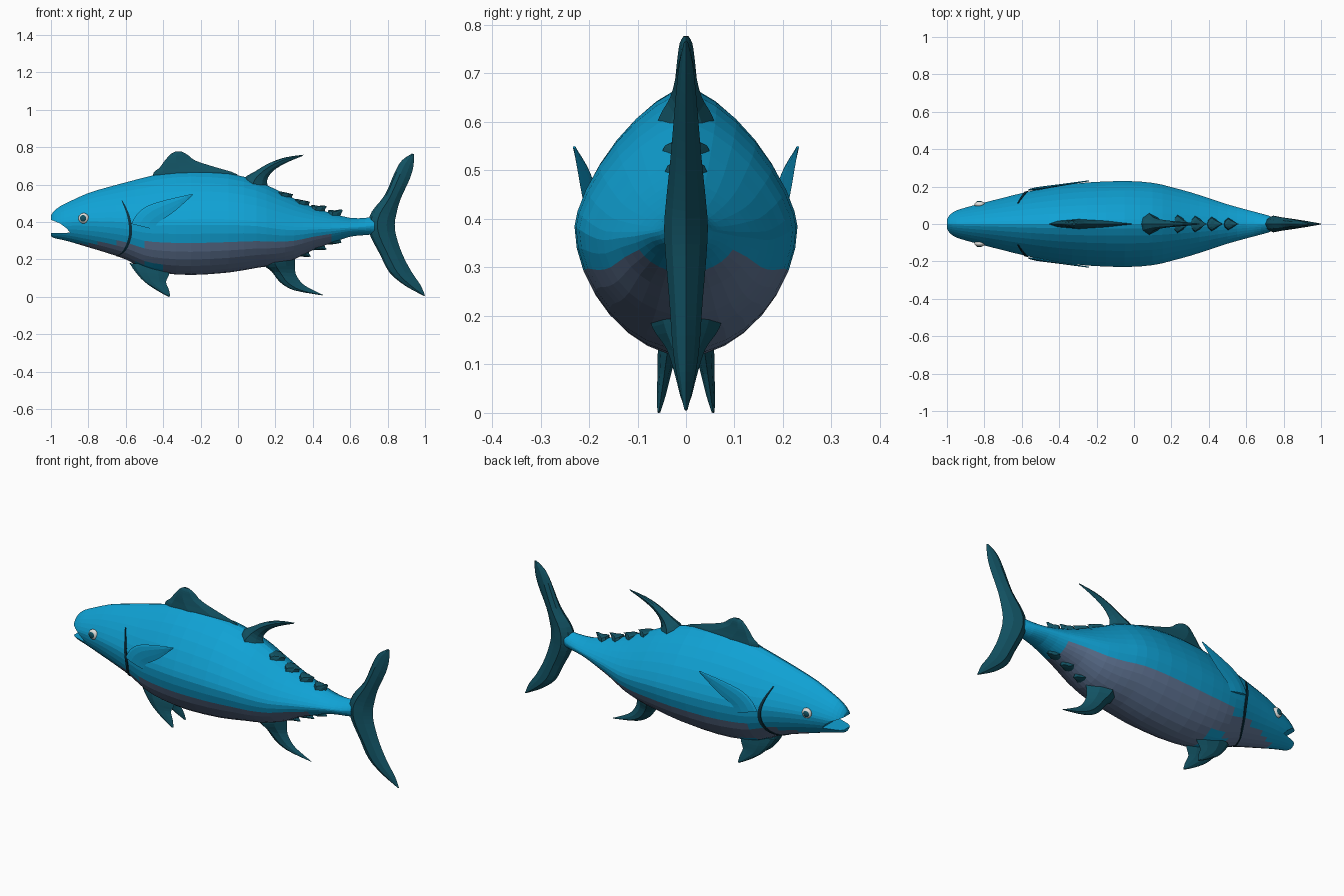
import bpy, bmesh, math

if "Cube" in bpy.data.objects:
    bpy.data.objects.remove(bpy.data.objects["Cube"])


def material(name, rgb):
    m = bpy.data.materials.new(name)
    m.diffuse_color = (*rgb, 1)
    m.use_nodes = True
    m.node_tree.nodes["Principled BSDF"].inputs["Base Color"].default_value = m.diffuse_color
    return m


BLUE = material("bright_blue", (0.005, 0.36, 0.66))
GREY = material("belly_grey", (0.125, 0.19, 0.32))
TEAL = material("dark_teal", (0.006, 0.085, 0.125))
WHITE = material("eye_white", (0.75, 0.75, 0.72))
DARK = material("gill_dark", (0.003, 0.03, 0.05))


def smooth_rows(rows, steps):
    """Catmull-Rom interpolation through rows of numbers."""
    out = []
    for i in range(len(rows) - 1):
        p0, p1, p2 = rows[max(i - 1, 0)], rows[i], rows[i + 1]
        p3 = rows[min(i + 2, len(rows) - 1)]
        for s in range(steps):
            t = s / steps
            out.append([b + 0.5 * t * (c - a + t * (2 * a - 5 * b + 4 * c - d + t * (3 * (b - c) + d - a)))
                        for a, b, c, d in zip(p0, p1, p2, p3)])
    out.append(list(rows[-1]))
    return out


def loft(name, rings, mats):
    """Skin closed rings of points and cap both ends."""
    bm = bmesh.new()
    vr = [[bm.verts.new(p) for p in r] for r in rings]
    n = len(vr[0])
    for a, b in zip(vr, vr[1:]):
        for i in range(n):
            j = (i + 1) % n
            bm.faces.new((a[i], a[j], b[j], b[i]))
    bm.faces.new(vr[0])
    bm.faces.new(vr[-1])
    bmesh.ops.recalc_face_normals(bm, faces=bm.faces)
    me = bpy.data.meshes.new(name)
    bm.to_mesh(me)
    bm.free()
    for m in mats:
        me.materials.append(m)
    ob = bpy.data.objects.new(name, me)
    bpy.context.collection.objects.link(ob)
    return ob


# Body sections: x, top, bottom, half width
BODY = [(-1, .435, .325, .038), (-.985, .457, .315, .055), (-.95, .485, .307, .072),
        (-.9, .51, .295, .088), (-.8, .555, .265, .115), (-.7, .585, .235, .14),
        (-.6, .612, .2, .165), (-.5, .638, .15, .187), (-.4, .66, .127, .205),
        (-.25, .672, .117, .222), (-.05, .66, .13, .23), (.1, .62, .155, .22),
        (.2, .575, .17, .197), (.3, .525, .2, .17), (.4, .48, .25, .138),
        (.5, .447, .288, .105), (.6, .422, .322, .077), (.68, .422, .33, .056),
        (.73, .43, .335, .042)]


def section(x):
    for a, b in zip(BODY, BODY[1:]):
        if x <= b[0]:
            t = (x - a[0]) / (b[0] - a[0])
            return [p + (q - p) * t for p, q in zip(a, b)][1:]


def body_y(x, z):
    """Half width of the body at a given length and height."""
    top, bot, w = section(x)
    mid = bot + .48 * (top - bot)
    p, h = (1.48, top - mid) if z > mid else (1.88, mid - bot)
    return w * max(0, 1 - min(1, abs(z - mid) / h) ** p) ** (1 / p)


def body_ring(x, top, bot, w, n=32):
    mid, pts = bot + .48 * (top - bot), []
    for i in range(n):
        a = 2 * math.pi * i / n
        c, s = math.cos(a), math.sin(a)
        p, h = (1.48, top - mid) if s > 0 else (1.88, mid - bot)
        pts.append((x, math.copysign(w * abs(c) ** (2 / p), c),
                    mid + math.copysign(h * abs(s) ** (2 / p), s)))
    return pts


body = loft("body", [body_ring(*r) for r in smooth_rows(BODY, 2)], [BLUE, GREY])

# Open mouth cut out of the snout
mouth = [(-1.1, .425), (-1, .412), (-.95, .392), (-.915, .365), (-.897, .343), (-1.1, .339)]
cutter = loft("mouth_cutter", [[(x, y, z) for x, z in mouth] for y in (-.3, .3)], [BLUE])
cutter.hide_render = True
mod = body.modifiers.new("mouth", 'BOOLEAN')
mod.operation, mod.solver, mod.object = 'DIFFERENCE', 'EXACT', cutter
bpy.context.view_layer.objects.active = body
bpy.ops.object.modifier_apply(modifier="mouth")
bpy.data.objects.remove(cutter)

# Grey belly with blue around the pelvic fins and at the tail
for f in body.data.polygons:
    x, y, z = f.center
    belly = -.93 < x < .5 and z < .285 + .1 * max(0, x)
    pelvic = -.66 < x < -.38 and z < .175
    f.material_index = int(belly and not pelvic)

FOIL = [(0, 0), (.1, .6), (.35, 1), (.7, .65), (1, 0), (.7, -.65), (.35, -1), (.1, -.6)]


def fin(name, rows, mat=TEAL, y_at=lambda x, z: 0, steps=3):
    """Rows: leading x, z, trailing x, z, half thickness."""
    rings = []
    for lx, lz, tx, tz, h in smooth_rows(rows, steps):
        ring = []
        for u, v in FOIL:
            x, z = lx + (tx - lx) * u, lz + (tz - lz) * u
            ring.append((x, y_at(x, z) + v * h, z))
        rings.append(ring)
    return loft(name, rings, [mat])


# Fins on the centre line
fin("front_dorsal_fin", [
    (-.46, .62, 0, .6, .03), (-.45, .665, -.005, .655, .026), (-.42, .69, -.12, .693, .022),
    (-.39, .73, -.225, .727, .018), (-.36, .763, -.27, .76, .013), (-.335, .777, -.3, .776, .005)])
fin("rear_dorsal_fin", [
    (.03, .58, .18, .52, .07), (.035, .635, .17, .565, .055), (.09, .67, .155, .62, .032),
    (.165, .714, .185, .67, .02), (.25, .745, .25, .713, .012), (.35, .76, .345, .753, .003)])
fin("anal_fin", [
    (.13, .23, .31, .25, .08), (.14, .17, .305, .19, .07), (.18, .135, .308, .125, .04),
    (.225, .078, .345, .07, .022), (.3, .035, .4, .037, .012), (.45, .008, .456, .01, .002)])
fin("tail_fin", [
    (.93, .766, .942, .763, .004), (.877, .73, .938, .7, .014), (.84, .67, .918, .63, .021),
    (.785, .545, .868, .52, .031), (.715, .455, .845, .435, .04), (.695, .385, .838, .385, .045),
    (.71, .32, .846, .325, .042), (.76, .225, .88, .225, .034), (.81, .13, .93, .13, .027),
    (.893, .06, .975, .065, .016), (.994, .005, 1, .007, .003)])

# Finlets along the back and the underside of the tail
for i, (x, tip) in enumerate([(.3, .55), (.39, .51), (.475, .488), (.56, .468)]):
    h, s = .058 - .007 * i, .1 - .006 * i
    top = section(x - .02)[0]
    fin(f"upper_finlet_{i + 1}", [
        (x - s, top - .01, x - .01, top - .045, h), (x - s + .005, top + .028, x - .012, top - .005, h * .75),
        (x - s * .55, top + .025, x - .006, top + .012, h * .35), (x - .012, tip, x, tip - .004, .003)], steps=2)
for i, (x, tip) in enumerate([(.39, .213), (.475, .25), (.56, .288)]):
    h, s = .055 - .007 * i, .1 - .006 * i
    bot = section(x - .02)[1]
    fin(f"lower_finlet_{i + 1}", [
        (x - s, bot + .01, x - .01, bot + .045, h), (x - s + .005, bot - .02, x - .012, bot + .005, h * .75),
        (x - s * .55, bot - .02, x - .006, bot - .01, h * .35), (x - .012, tip, x, tip + .004, .003)], steps=2)


def ball(name, loc, r, flat, mat):
    bpy.ops.mesh.primitive_uv_sphere_add(segments=16, ring_count=10, radius=r, location=loc)
    ob = bpy.context.object
    ob.name = name
    ob.scale.y = flat
    ob.data.materials.append(mat)
    bpy.ops.object.shade_smooth()


GILL = smooth_rows([(-.62, .515, .003), (-.585, .43, .007), (-.575, .335, .008),
                    (-.605, .25, .007), (-.65, .215, .003)], 4)

# Paired parts on both sides
for side, s in (("right", -1), ("left", 1)):
    fin(f"{side}_pectoral_fin", [
        (-.57, .39, -.45, .36, .008), (-.545, .435, -.43, .395, .008), (-.49, .483, -.385, .425, .007),
        (-.39, .517, -.33, .465, .005), (-.245, .55, -.24, .545, .003)], BLUE,
        lambda x, z: s * (.183 + .15 * (x + .56)))
    fin(f"{side}_pelvic_fin", [
        (-.58, .18, -.36, .17, .022), (-.55, .135, -.37, .115, .02), (-.5, .08, -.385, .08, .014),
        (-.43, .032, -.37, .04, .009), (-.37, 0, -.362, .004, .003)], TEAL,
        lambda x, z: s * (.056 - .14 * z))
    # Gill slit following the flank
    loft(f"{side}_gill_slit", [
        [(x + dx * w, s * (body_y(x + dx * w, z) + dy), z)
         for dx, dy in ((-1, -.004), (-1, .005), (1, .005), (1, -.004))]
        for x, z, w in GILL], [DARK])
    # Eye with pupil
    ey = body_y(-.825, .42)
    ball(f"{side}_eye", (-.825, s * ey, .42), .028, .6, WHITE)
    ball(f"{side}_pupil", (-.827, s * (ey + .007), .42), .02, .6, TEAL)
